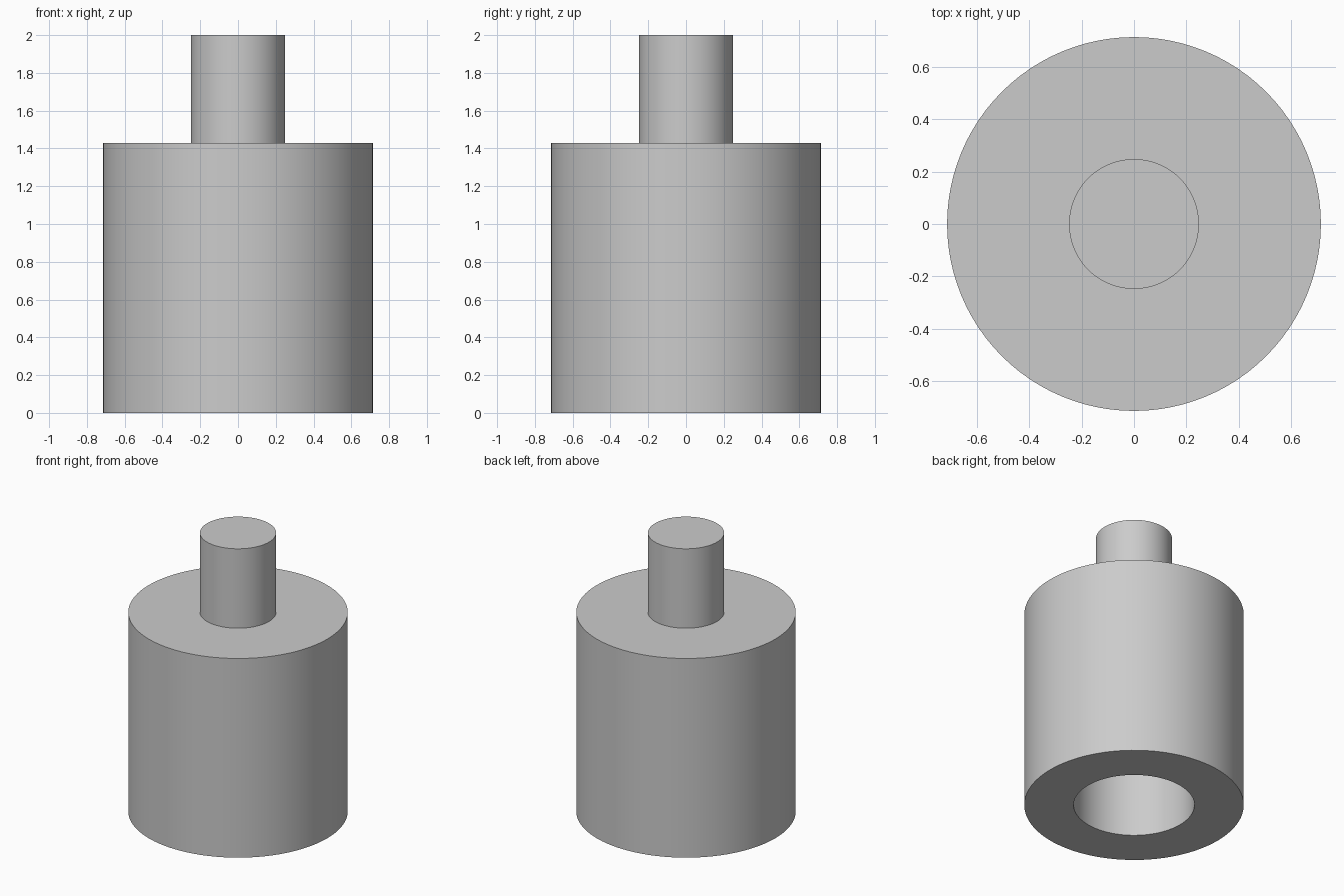
import bpy, bmesh, math

cube = bpy.data.objects.get("Cube")
if cube:
    bpy.data.objects.remove(cube, do_unlink=True)

BODY_R, BODY_H = 0.714, 1.43
SHAFT_R, TOTAL_H = 0.248, 2.0
BORE_R, BORE_DEPTH = 0.393, 1.0
SEGMENTS = 96

grey = bpy.data.materials.new("light_grey")
grey.use_nodes = True
colour = (0.6, 0.6, 0.6, 1)
grey.diffuse_color = colour
grey.node_tree.nodes["Principled BSDF"].inputs["Base Color"].default_value = colour


def lathe(name, profile):
    """Revolve a (radius, height) profile about the z axis."""
    bm = bmesh.new()
    verts = [bm.verts.new((r, 0, z)) for r, z in profile]
    edges = [bm.edges.new(pair) for pair in zip(verts, verts[1:])]
    bmesh.ops.spin(bm, geom=verts + edges, cent=(0, 0, 0), axis=(0, 0, 1),
                   angle=math.tau, steps=SEGMENTS, use_merge=False)
    bmesh.ops.remove_doubles(bm, verts=bm.verts, dist=0.0001)
    # Cap the open rims of the end discs
    bmesh.ops.holes_fill(bm, edges=[e for e in bm.edges if e.is_boundary], sides=0)
    bmesh.ops.recalc_face_normals(bm, faces=bm.faces)
    mesh = bpy.data.meshes.new(name)
    bm.to_mesh(mesh)
    bm.free()
    mesh.materials.append(grey)
    obj = bpy.data.objects.new(name, mesh)
    bpy.context.collection.objects.link(obj)
    bpy.ops.object.select_all(action='DESELECT')
    obj.select_set(True)
    bpy.context.view_layer.objects.active = obj
    bpy.ops.object.shade_smooth_by_angle(angle=math.radians(30))
    return obj


# Bored body and the solid shaft rising from it, turned as one piece
lathe("bored_body_with_shaft", [
    (BORE_R, BORE_DEPTH), (BORE_R, 0), (BODY_R, 0), (BODY_R, BODY_H),
    (SHAFT_R, BODY_H), (SHAFT_R, TOTAL_H),
])
